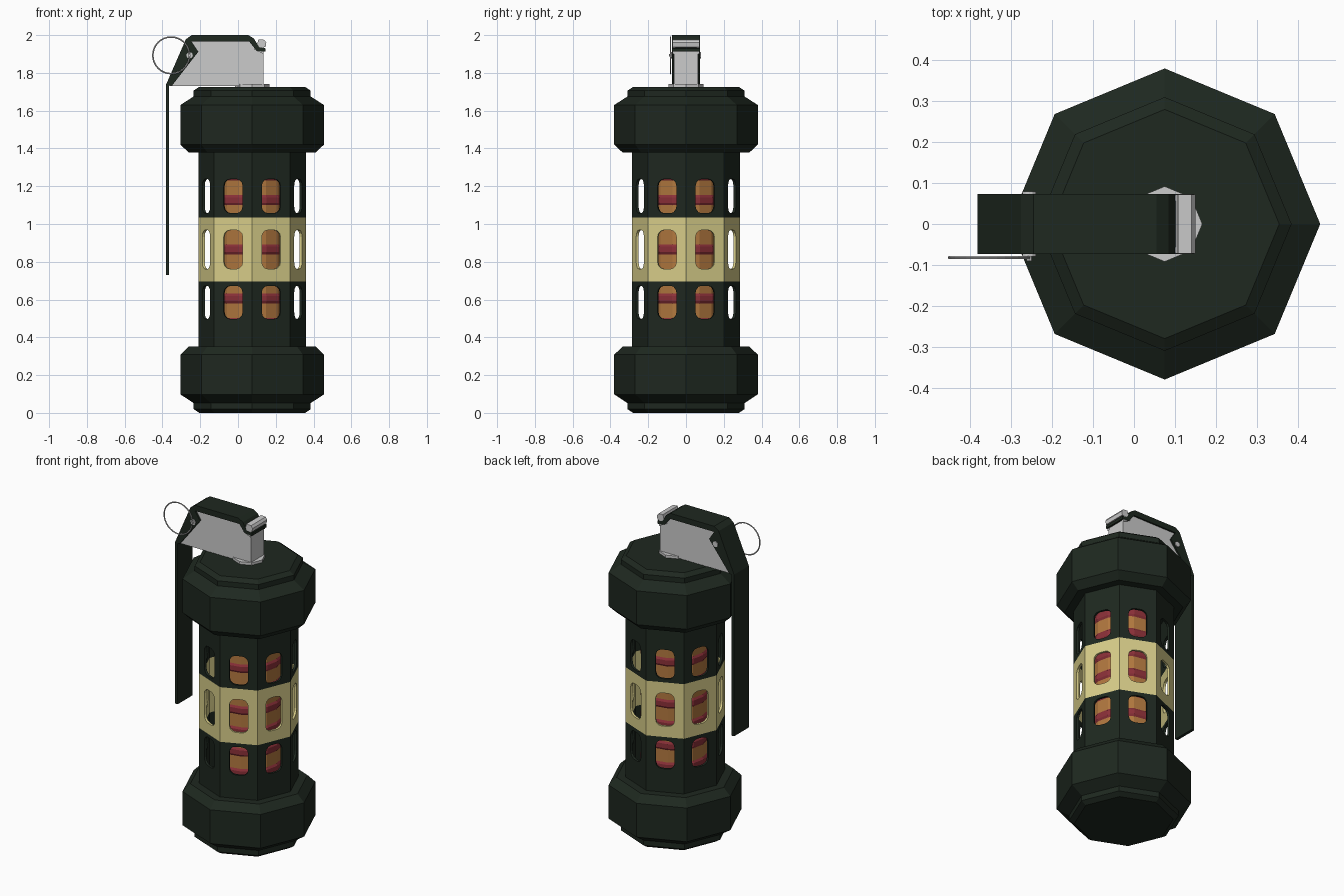
import bpy, bmesh, math
from mathutils import Vector

if "Cube" in bpy.data.objects:
    bpy.data.objects.remove(bpy.data.objects["Cube"])

CX = 0.075  # body axis


def mat(name, rgb):
    m = bpy.data.materials.new(name)
    m.diffuse_color = (*rgb, 1)
    m.use_nodes = True
    m.node_tree.nodes["Principled BSDF"].inputs["Base Color"].default_value = m.diffuse_color
    return m


GREEN = mat("dark_green", (0.013, 0.021, 0.014))
YELLOW = mat("pale_yellow", (0.68, 0.61, 0.25))
ORANGE = mat("orange", (0.45, 0.19, 0.05))
RED = mat("red", (0.26, 0.03, 0.04))


def finish(bm, name, material=None):
    bmesh.ops.remove_doubles(bm, verts=bm.verts, dist=1e-5)
    bmesh.ops.recalc_face_normals(bm, faces=bm.faces)
    me = bpy.data.meshes.new(name)
    bm.to_mesh(me)
    bm.free()
    ob = bpy.data.objects.new(name, me)
    bpy.context.collection.objects.link(ob)
    if material:
        me.materials.append(material)
    return ob


def turned(name, profile, sides, material=None):
    """Faceted solid of (radius, z) rings round the body axis."""
    bm = bmesh.new()
    rings = [[bm.verts.new((CX + r * math.cos(math.tau * i / sides),
                            r * math.sin(math.tau * i / sides), z))
              for i in range(sides)] for r, z in profile]
    for a, b in zip(rings, rings[1:]):
        for i in range(sides):
            j = (i + 1) % sides
            bm.faces.new((a[i], a[j], b[j], b[i]))
    bm.faces.new(rings[0])
    bm.faces.new(rings[-1])
    return finish(bm, name, material)


def plate(name, outline, y0, y1, material=None):
    """Side outline (x, z) extruded from y0 to y1."""
    bm = bmesh.new()
    f = bm.faces.new([bm.verts.new((x, y0, z)) for x, z in outline])
    ext = bmesh.ops.extrude_face_region(bm, geom=[f])
    vs = [v for v in ext["geom"] if isinstance(v, bmesh.types.BMVert)]
    bmesh.ops.translate(bm, verts=vs, vec=(0, y1 - y0, 0))
    return finish(bm, name, material)


def slotted_tube(name, z0, z1, s0, s1, material):
    """Octagonal tube section with one rounded slot per face."""
    R, w, rad, steps = 0.285, 0.054, 0.036, 3
    ap, half = R * math.cos(math.pi / 8), R * math.sin(math.pi / 8)
    corners = [(half, z1), (-half, z1), (-half, z0), (half, z0)]
    arcs = [((w - rad) * sx, s, k * math.pi / 2) for k, (sx, s) in
            enumerate([(1, s1 - rad), (-1, s1 - rad), (-1, s0 + rad), (1, s0 + rad)])]
    bm = bmesh.new()
    for i in range(8):
        a = math.pi / 8 + i * math.pi / 4
        n, t = Vector((math.cos(a), math.sin(a), 0)), Vector((-math.sin(a), math.cos(a), 0))

        def put(u, z):
            return bm.verts.new(Vector((CX, 0, z)) + n * ap + t * u)
        cs = [put(*c) for c in corners]
        qs = [[put(u + rad * math.cos(b + math.pi / 2 * s / steps),
                   z + rad * math.sin(b + math.pi / 2 * s / steps))
               for s in range(steps + 1)] for u, z, b in arcs]
        for k in range(4):
            m = (k + 1) % 4
            for p, q in zip(qs[k], qs[k][1:]):
                bm.faces.new((cs[k], q, p))
            bm.faces.new((cs[k], cs[m], qs[m][0], qs[k][-1]))
    bmesh.ops.remove_doubles(bm, verts=bm.verts, dist=1e-5)
    bmesh.ops.recalc_face_normals(bm, faces=bm.faces)
    f = next(iter(bm.faces))
    c = f.calc_center_median() - Vector((CX, 0, 0))
    inward = f.normal.x * c.x + f.normal.y * c.y < 0
    ob = finish(bm, name, material)
    if inward:
        ob.data.flip_normals()
    sol = ob.modifiers.new("wall", "SOLIDIFY")
    sol.thickness, sol.offset = 0.014, -1
    return ob


# End caps
turned("bottom_cap", [(0.28, 0), (0.31, 0.02), (0.31, 0.052), (0.38, 0.098),
                      (0.38, 0.308), (0.335, 0.352)], 8, GREEN)
turned("top_cap", [(0.335, 1.378), (0.38, 1.42), (0.38, 1.63),
                   (0.31, 1.675), (0.31, 1.706), (0.28, 1.726)], 8, GREEN)

# Perforated tube in three sections
slotted_tube("lower_tube", 0.34, 0.695, 0.497, 0.673, GREEN)
slotted_tube("middle_band", 0.695, 1.035, 0.762, 0.968, YELLOW)
slotted_tube("upper_tube", 1.035, 1.39, 1.057, 1.238, GREEN)

# Inner charge with evenly spaced rings
turned("inner_core", [(0.19, 0.34), (0.19, 1.39)], 16, ORANGE)
for i in range(7):
    z = 0.476 + i * 0.13
    turned(f"core_ring_{i + 1}", [(0.189, z - 0.028), (0.197, z - 0.014),
                                  (0.197, z + 0.014), (0.189, z + 0.028)], 16, RED)

# Fuze collar, body and catch
turned("fuze_collar", [(0.092, 1.72), (0.092, 1.742)], 8)
plate("fuze_body", [(-0.36, 1.73), (0.135, 1.73), (0.135, 1.912), (0.105, 1.912),
                    (0.06, 1.972), (-0.25, 1.972)], -0.063, 0.063)
plate("lever_catch", [(0.1, 1.945), (0.118, 1.932), (0.146, 1.937), (0.15, 1.96),
                      (0.14, 1.975), (0.108, 1.978)], -0.072, 0.072)
for s in (-1, 1):
    plate("catch_arm", [(0.085, 1.925), (0.135, 1.9), (0.14, 1.97), (0.11, 1.975)],
          s * 0.056, s * 0.071)

# Safety lever strip
plate("lever", [(-0.382, 0.73), (-0.382, 1.735), (-0.276, 1.978), (-0.245, 2.0),
                (0.055, 2.0), (0.084, 1.982), (0.112, 1.936), (0.146, 1.93),
                (0.146, 1.912), (0.104, 1.916), (0.072, 1.966), (0.05, 1.98),
                (-0.24, 1.98), (-0.26, 1.968), (-0.364, 1.73), (-0.364, 0.73)],
      -0.073, 0.073, GREEN)

# Lever side flanges
for s in (-1, 1):
    plate("lever_flange", [(-0.382, 1.732), (-0.276, 1.978), (-0.245, 2.0), (0.055, 2.0),
                           (0.084, 1.982), (0.112, 1.936), (0.1, 1.915), (0.06, 1.965),
                           (-0.245, 1.965), (-0.21, 1.912), (-0.35, 1.732)],
          s * 0.062, s * 0.073, GREEN)

# Safety pin and pull ring
bpy.ops.mesh.primitive_cylinder_add(vertices=12, radius=0.017, depth=0.158,
                                    location=(-0.256, 0, 1.893), rotation=(math.pi / 2, 0, 0))
bpy.context.object.name = "safety_pin"
bpy.ops.mesh.primitive_cylinder_add(vertices=8, radius=0.007, depth=0.03,
                                    location=(-0.256, -0.076, 1.893), rotation=(math.pi / 2, 0, 0))
bpy.context.object.name = "pin_loop"
bpy.ops.mesh.primitive_torus_add(major_segments=32, minor_segments=6, major_radius=0.097,
                                 minor_radius=0.004, location=(-0.354, -0.082, 1.893),
                                 rotation=(math.pi / 2, 0, 0))
bpy.context.object.name = "pull_ring"
